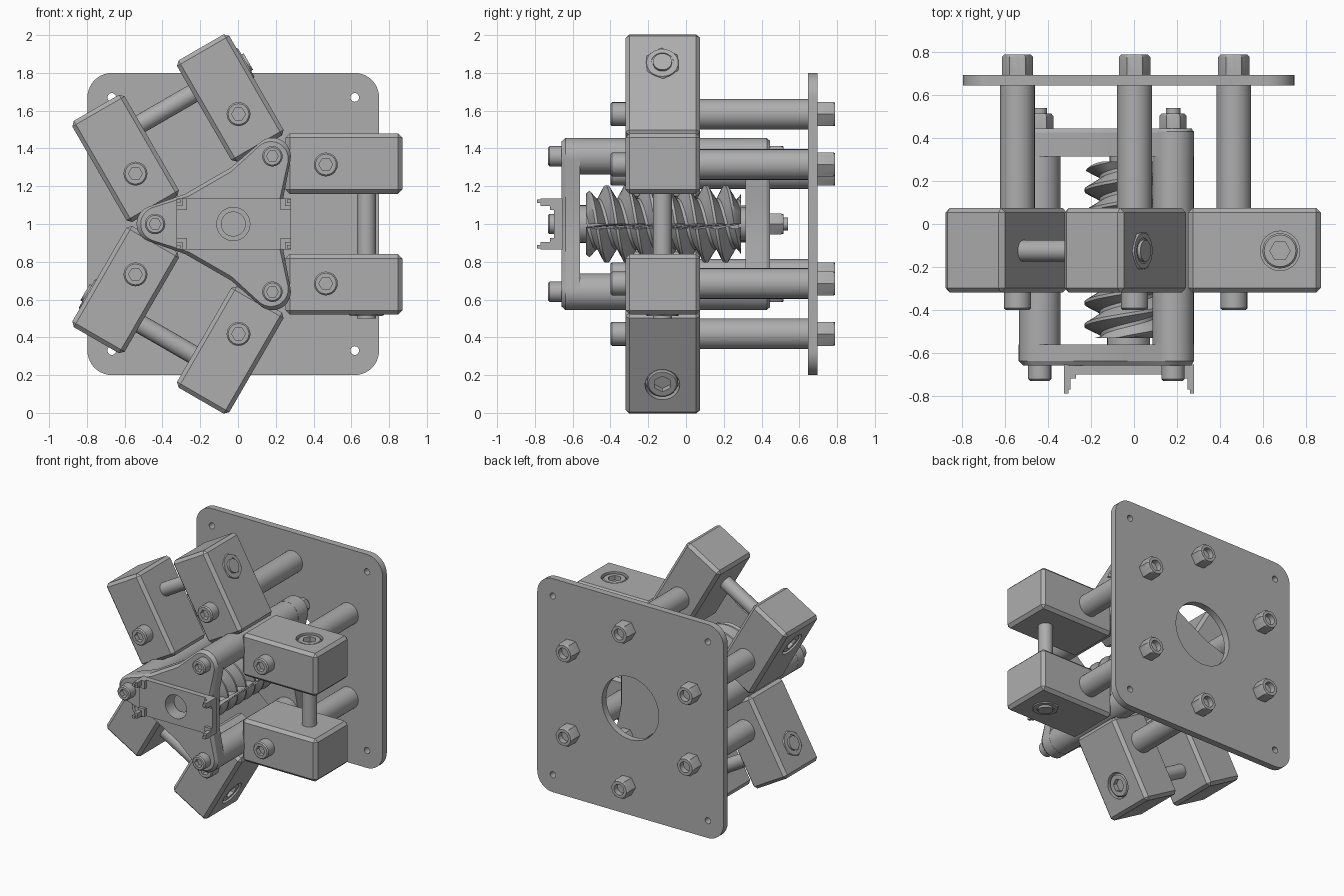
import bpy, bmesh
from math import sin, cos, pi, radians
from mathutils import Matrix, Vector

cube = bpy.data.objects.get("Cube")
if cube:
    bpy.data.objects.remove(cube)

steel = bpy.data.materials.new("machined_grey")
steel.use_nodes = True
GREY = (0.42, 0.42, 0.42, 1)
steel.diffuse_color = GREY
steel.node_tree.nodes["Principled BSDF"].inputs["Base Color"].default_value = GREY

AXIS = Matrix.Translation((-0.025, 0, 1))      # worm axis, along y
parts = []


def finish(name, bm, frame):
    bmesh.ops.recalc_face_normals(bm, faces=bm.faces)
    mesh = bpy.data.meshes.new(name)
    bm.to_mesh(mesh)
    bm.free()
    mesh.materials.append(steel)
    ob = bpy.data.objects.new(name, mesh)
    bpy.context.collection.objects.link(ob)
    ob.matrix_world = frame
    parts.append(ob)
    return ob


def circle(r, n=24):
    return [(r * cos(2 * pi * i / n), r * sin(2 * pi * i / n)) for i in range(n)]


def hexagon(r, n=24):
    out = []
    for i in range(n):
        a = 2 * pi * i / n
        k = r * cos(pi / 6) / cos(a % (pi / 3) - pi / 6)
        out.append((k * cos(a), k * sin(a)))
    return out


def arc(cx, cz, r, a0, a1, n=10):
    return [(cx + r * cos(radians(a0 + (a1 - a0) * i / n)),
             cz + r * sin(radians(a0 + (a1 - a0) * i / n))) for i in range(n + 1)]


def loft(name, sections, frame):
    """Skin equal-length outlines, each given with its depth, and cap both ends."""
    bm = bmesh.new()
    rings = [[bm.verts.new((x, y, z)) for x, z in outline] for outline, y in sections]
    n = len(rings[0])
    for a, b in zip(rings, rings[1:]):
        for i in range(n):
            j = (i + 1) % n
            bm.faces.new((a[i], a[j], b[j], b[i]))
    bm.faces.new(rings[0])
    bm.faces.new(rings[-1])
    return finish(name, bm, frame)


def prism(name, outline, y0, y1, frame):
    return loft(name, [(outline, y0), (outline, y1)], frame)


def apply_modifier(ob, mod):
    bpy.context.view_layer.objects.active = ob
    bpy.ops.object.modifier_apply(modifier=mod.name)


def bevel(ob, width):
    mod = ob.modifiers.new("chamfer", 'BEVEL')
    mod.width = width
    mod.segments = 1
    mod.limit_method = 'ANGLE'
    mod.angle_limit = radians(40)
    apply_modifier(ob, mod)


def cut(ob, outline, y0, y1, frame):
    cutter = prism("cutter", outline, y0, y1, frame)
    cutter.hide_render = True
    bpy.context.view_layer.update()
    mod = ob.modifiers.new("hole", 'BOOLEAN')
    mod.operation = 'DIFFERENCE'
    mod.solver = 'EXACT'
    mod.object = cutter
    apply_modifier(ob, mod)
    parts.remove(cutter)
    bpy.data.objects.remove(cutter)


def socket_head(name, r, base, top, frame):
    d = 1 if top > base else -1
    loft(name, [(circle(r), base), (circle(r), top - d * 0.008), (circle(r - 0.008), top),
                (hexagon(r * 0.58), top), (hexagon(r * 0.58), top - d * 0.035)], frame)


def nut(name, r, base, top, tip, bore, frame):
    """Hex nut with chamfered crown and the bolt end standing at depth tip."""
    d = 1 if top > base else -1
    loft(name, [(hexagon(r), base), (hexagon(r), top - d * 0.012), (circle(r * 0.84), top),
                (circle(bore), top), (circle(bore), tip)], frame)


def turn(angle):
    return AXIS @ Matrix.Rotation(-radians(angle), 4, 'Y')


def at(frame, x, z):
    return frame @ Matrix.Translation((x, 0, z))


# Mounting plate with centre bore and corner holes
W, H, R = 0.772, 0.8, 0.13
outline = (arc(W - R, H - R, R, 0, 90) + arc(R - W, H - R, R, 90, 180)
           + arc(R - W, R - H, R, 180, 270) + arc(W - R, R - H, R, 270, 360))
mount = prism("mounting_plate", outline, 0.645, 0.695, AXIS)
cut(mount, circle(0.235, 48), 0.5, 0.8, AXIS)
for sx in (-1, 1):
    for sz in (-1, 1):
        cut(mount, circle(0.023), 0.5, 0.8, at(AXIS, 0.643 * sx, 0.67 * sz))

# Three pairs of clamp bars with their bolts
for k, angle in enumerate((0, 120, 240)):
    frame = turn(angle)
    cross = frame @ Matrix.Translation((0.705, -0.125, 0)) @ Matrix.Rotation(pi / 2, 4, 'X')
    for side, s in (("a", 1), ("b", -1)):
        tag = f"{k + 1}{side}"
        bar = prism("clamp_bar_" + tag, [(0.277, 0.16 * s), (0.895, 0.16 * s),
                    (0.895, 0.48 * s), (0.277, 0.48 * s)], -0.32, 0.075, frame)
        bevel(bar, 0.022)
        if s > 0:
            cut(bar, circle(0.092), 0.425, 0.6, cross)
        spot = at(frame, 0.49, 0.315 * s)
        socket_head("bar_bolt_head_" + tag, 0.063, -0.31, -0.4, spot)
        prism("standoff_" + tag, circle(0.081, 32), 0.06, 0.65, spot)
        nut("standoff_nut_" + tag, 0.073, 0.69, 0.79, 0.75, 0.04, spot)
    prism("cross_bolt_%d" % (k + 1), circle(0.05), -0.499, 0.3, cross)
    socket_head("cross_bolt_head_%d" % (k + 1), 0.082, 0.42, 0.473, cross)
    nut("cross_bolt_nut_%d" % (k + 1), 0.1, -0.44, -0.487, -0.483, 0.06, cross)

# Three-lobed cage plates
LX, LZ, LR = 0.207, 0.3585, 0.098
lobed = []
for angle in (0, 120, 240):
    lobe = [(0.265, 0.14)] + arc(LX, LZ, LR, -8, 128, 14) + [(-0.011, 0.3)]
    c, s = cos(radians(angle)), sin(radians(angle))
    lobed += [(x * c - z * s, x * s + z * c) for x, z in lobe]


def inset(points, d):
    return [tuple(Vector(p) * (1 - d / Vector(p).length)) for p in points]


front = loft("front_cage_plate", [(lobed, -0.56), (lobed, -0.637), (inset(lobed, 0.022), -0.66)], AXIS)
cut(front, circle(0.088, 32), -0.8, -0.5, AXIS)
loft("rear_cage_plate", [(lobed, 0.315), (lobed, 0.425), (inset(lobed, 0.018), 0.445)], AXIS)

# Cage columns and their bolts
for k, angle in enumerate((0, 120, 240)):
    spot = at(turn(angle), LX, LZ)
    prism("cage_column_%d" % (k + 1), circle(0.097, 32), -0.57, 0.43, spot)
    socket_head("cage_bolt_head_%d" % (k + 1), 0.054, -0.65, -0.73, spot)
    nut("cage_nut_%d" % (k + 1), 0.063, 0.44, 0.515, 0.51, 0.04, spot)
    prism("cage_bolt_end_%d" % (k + 1), circle(0.034), 0.45, 0.54, spot)

# Front bracket with four pronged corners
X0, X1, Z1 = -0.3, 0.305, 0.135


def box(name, x0, x1, z0, z1, y0, y1):
    return prism(name, [(x0, z0), (x1, z0), (x1, z1), (x0, z1)], y0, y1, AXIS)


bracket = box("front_bracket", X0, X1, -Z1, Z1, -0.7, -0.655)
cut(bracket, circle(0.088, 32), -0.8, -0.5, AXIS)
for sz in (-1, 1):
    for edge, d in ((X0, 1), (X1, -1)):
        box("bracket_prong", edge, edge + d * 0.055, sz * 0.075, sz * Z1, -0.72, -0.69)
        box("bracket_post", edge, edge + d * 0.03, sz * 0.095, sz * Z1, -0.77, -0.71)
        box("bracket_pin", edge, edge + d * 0.02, sz * 0.11, sz * 0.13, -0.79, -0.76)

# Worm shaft with end collars
prism("worm_shaft", circle(0.066, 32), -0.63, 0.33, AXIS)
prism("front_collar", circle(0.1, 32), -0.565, -0.52, AXIS)
prism("rear_collar", circle(0.088, 32), 0.26, 0.32, AXIS)
prism("worm_core", circle(0.13, 32), -0.525, 0.28, AXIS)

# Two-start worm thread as one sheared skin
PITCH, SEG, Y0, Y1 = 0.105, 48, -0.53, 0.29
ROOT, TIP = 0.135, 0.205
profile = ((0, ROOT), (0.016, ROOT), (0.05, TIP), (0.064, TIP))
bm = bmesh.new()
grid = []
for t in range(-1, 11):
    for off, r in profile:
        ring = []
        for j in range(SEG):
            a = 2 * pi * j / SEG
            y = Y0 + t * PITCH + off - 2 * PITCH * j / SEG
            y = min(max(y, Y0), Y1)
            fade = min(1, 0.45 + min(y - Y0, Y1 - y) / 0.08)
            rr = 0.12 + (r - 0.12) * fade
            ring.append(bm.verts.new((rr * cos(a), y, rr * sin(a))))
        grid.append(ring)
for i in range(len(grid) - 1):
    for j in range(SEG):
        if j < SEG - 1:
            quad = (grid[i][j], grid[i][j + 1], grid[i + 1][j + 1], grid[i + 1][j])
        elif i + 9 < len(grid):
            quad = (grid[i][j], grid[i + 8][0], grid[i + 9][0], grid[i + 1][j])
        else:
            continue
        bm.faces.new(quad)
bmesh.ops.dissolve_degenerate(bm, dist=0.0001, edges=bm.edges)
finish("worm_thread", bm, AXIS)

# Smooth round sides, keep machined edges sharp
bpy.ops.object.select_all(action='DESELECT')
for ob in parts:
    ob.select_set(True)
bpy.context.view_layer.objects.active = parts[0]
bpy.ops.object.shade_smooth_by_angle(angle=radians(25))
